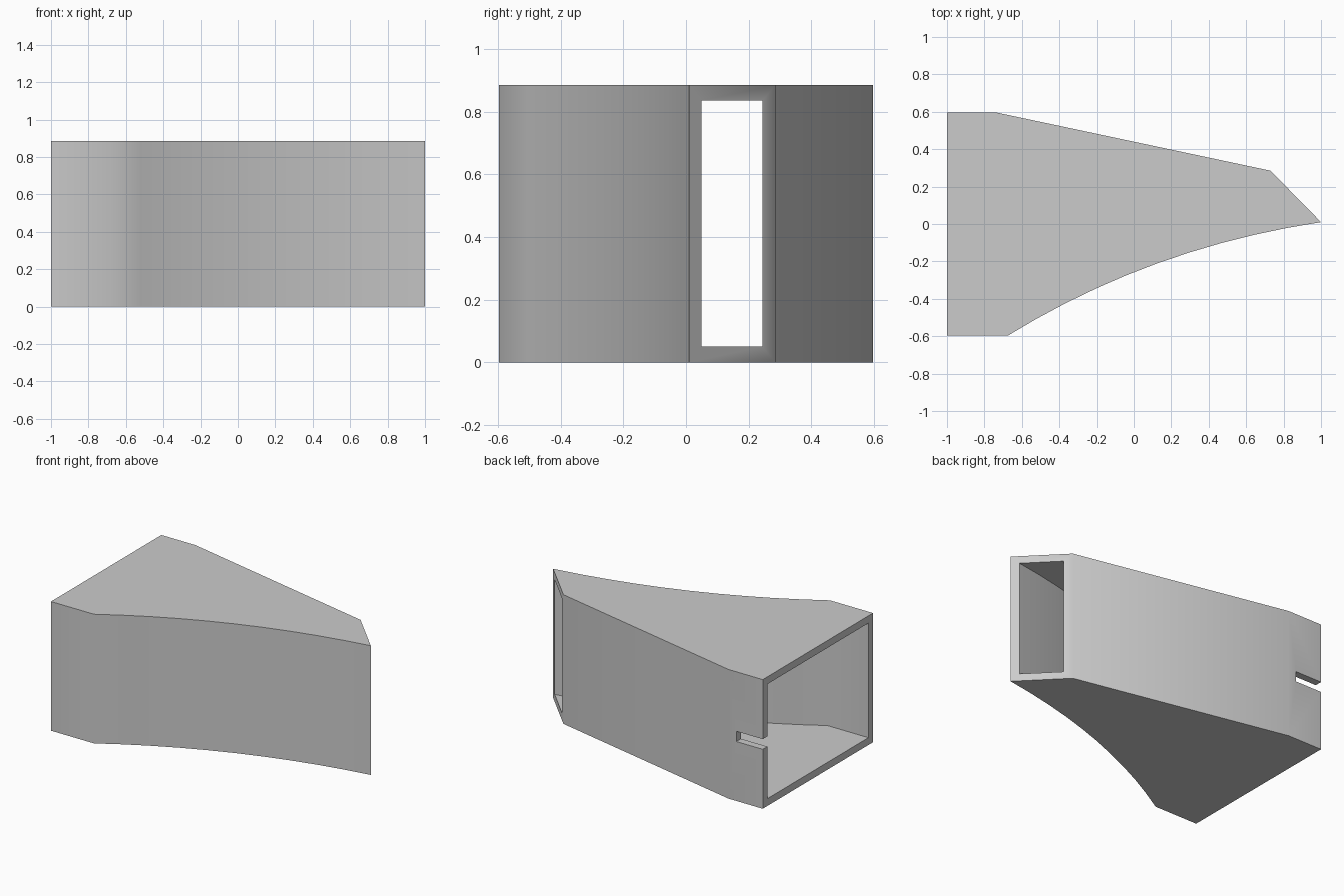
import bpy, bmesh, math
from mathutils import Vector

cube = bpy.data.objects.get("Cube")
if cube:
    bpy.data.objects.remove(cube, do_unlink=True)

HEIGHT = 0.885
WALL = 0.05

grey = bpy.data.materials.new("light grey")
grey.use_nodes = True
grey.diffuse_color = (0.6, 0.6, 0.6, 1)
grey.node_tree.nodes["Principled BSDF"].inputs["Base Color"].default_value = (0.6, 0.6, 0.6, 1)


def curve(a, b, c, steps=10):
    """Points along a quadratic curve from a to c, pulled towards b."""
    a, b, c = Vector(a), Vector(b), Vector(c)
    ts = [i / steps for i in range(steps + 1)]
    return [tuple(a * (1 - t) ** 2 + b * 2 * t * (1 - t) + c * t * t) for t in ts]


def prism(name, outline, z0, z1):
    """Extrude a counter-clockwise outline from z0 up to z1."""
    bm = bmesh.new()
    base = bm.faces.new([bm.verts.new((x, y, z0)) for x, y in outline])
    top = bmesh.ops.extrude_face_region(bm, geom=[base], use_keep_orig=True)
    verts = [g for g in top["geom"] if isinstance(g, bmesh.types.BMVert)]
    bmesh.ops.translate(bm, vec=(0, 0, z1 - z0), verts=verts)
    bmesh.ops.recalc_face_normals(bm, faces=bm.faces)
    mesh = bpy.data.meshes.new(name)
    bm.to_mesh(mesh)
    bm.free()
    obj = bpy.data.objects.new(name, mesh)
    bpy.context.collection.objects.link(obj)
    mesh.materials.append(grey)
    return obj


def cut(target, cutter):
    cutter.hide_render = True
    mod = target.modifiers.new("cut", "BOOLEAN")
    mod.operation = "DIFFERENCE"
    mod.solver = "EXACT"
    mod.object = cutter
    bpy.context.view_layer.objects.active = target
    bpy.ops.object.modifier_apply(modifier=mod.name)
    bpy.data.objects.remove(cutter, do_unlink=True)


# Tapered duct: curved front wall, straight back wall, slanted small end
outer = [(-1, -0.597)]
outer += curve((-0.675, -0.597), (0.088, -0.127), (1, 0.01))
outer += [(0.73, 0.285), (-0.74, 0.597), (-1, 0.597)]
duct = prism("duct_shell", outer, 0, HEIGHT)

# Hollow passage running out through both ends
inner = [(-1.1, -0.547)]
inner += curve((-0.69, -0.547), (0.07, -0.08), (0.961, 0.049))
inner += [(1.06, 0.064), (0.87, 0.224), (-0.745, 0.547), (-1.1, 0.547)]
cut(duct, prism("passage_cutter", inner, WALL, HEIGHT - WALL))

# Narrow slot in the back wall at the large end
slot = [(-1.1, 0.45), (-0.8, 0.45), (-0.8, 0.7), (-1.1, 0.7)]
cut(duct, prism("slot_cutter", slot, 0.407, 0.477))

# Smooth curved walls, crisp corners
bpy.ops.object.select_all(action="DESELECT")
duct.select_set(True)
bpy.context.view_layer.objects.active = duct
bpy.ops.object.shade_smooth_by_angle(angle=math.radians(35))
